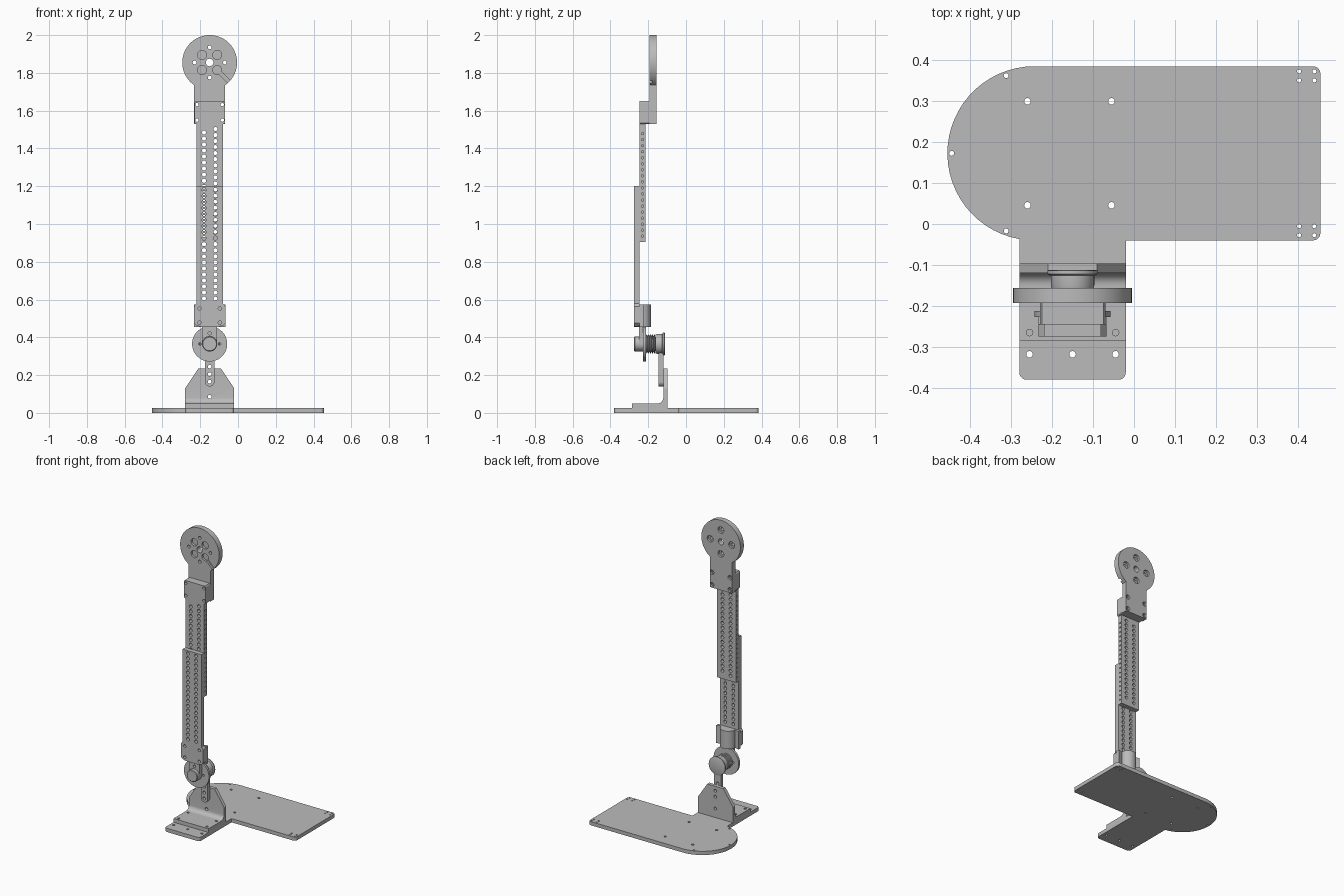
import bpy, bmesh, math
from mathutils import Vector

cube = bpy.data.objects.get("Cube")
if cube:
    bpy.data.objects.remove(cube)

grey = bpy.data.materials.new("machined grey")
grey.use_nodes = True
grey.diffuse_color = (0.5, 0.5, 0.5, 1)
grey.node_tree.nodes["Principled BSDF"].inputs["Base Color"].default_value = (0.5, 0.5, 0.5, 1)

CX = -0.15          # axis of the upright arm
PIVOT_Z = 0.365     # height of the hinge
HEAD_Z = 1.855      # centre of the round head

# Map profile coordinates (u, v) and depth d to space
PLANES = {
    "z": lambda u, v, d: (u, v, d),
    "y": lambda u, v, d: (CX + u, d, v),
    "x": lambda u, v, d: (d, u, v),
}


def finish(name, bm):
    bmesh.ops.recalc_face_normals(bm, faces=bm.faces)
    mesh = bpy.data.meshes.new(name)
    bm.to_mesh(mesh)
    bm.free()
    obj = bpy.data.objects.new(name, mesh)
    bpy.context.collection.objects.link(obj)
    mesh.materials.append(grey)
    return obj


def add_prism(bm, pts, axis, a, b):
    place = PLANES[axis]
    face = bm.faces.new([bm.verts.new(place(u, v, a)) for u, v in pts])
    grown = bmesh.ops.extrude_face_region(bm, geom=[face])["geom"]
    shift = Vector(place(0, 0, b)) - Vector(place(0, 0, a))
    bmesh.ops.translate(bm, vec=shift, verts=[g for g in grown if isinstance(g, bmesh.types.BMVert)])


def prism(name, pts, axis, a, b):
    bm = bmesh.new()
    add_prism(bm, pts, axis, a, b)
    return finish(name, bm)


def arc(u, v, r, start, end, steps=8):
    angles = [math.radians(start + (end - start) * i / steps) for i in range(steps + 1)]
    return [(u + r * math.cos(t), v + r * math.sin(t)) for t in angles]


def circle(u, v, r, sides=16):
    return arc(u, v, r, 0, 360, sides)[:-1]


def mirrored(right):
    """Close a profile from its right half, listed bottom to top."""
    return right + [(-u, v) for u, v in reversed(right)]


def cut(obj, shapes, axis, a, b):
    bm = bmesh.new()
    for pts in shapes:
        add_prism(bm, pts, axis, a, b)
    cutter = finish("cutter", bm)
    cutter.hide_render = True
    mod = obj.modifiers.new("holes", "BOOLEAN")
    mod.operation, mod.solver, mod.object = "DIFFERENCE", "EXACT", cutter
    bpy.context.view_layer.objects.active = obj
    bpy.ops.object.modifier_apply(modifier=mod.name)
    bpy.data.objects.remove(cutter)


def holes(spots, r, sides=16):
    return [circle(u, v, r, sides) for u, v in spots]


def lathe(name, profile):
    """Turn (radius, y) points about the hinge axis."""
    bm = bmesh.new()
    verts = [bm.verts.new((CX + r, y, PIVOT_Z)) for r, y in profile]
    edges = [bm.edges.new(pair) for pair in zip(verts, verts[1:])]
    bmesh.ops.spin(bm, geom=verts + edges, cent=(CX, 0, PIVOT_Z), axis=(0, 1, 0),
                   angle=math.tau, steps=48)
    bmesh.ops.remove_doubles(bm, verts=bm.verts, dist=0.0005)
    return finish(name, bm)


def disc(name, r, a, b):
    return lathe(name, [(0, a), (r, a), (r, b), (0, b)])


# Base plate with a round end and a front foot
outline = (arc(-0.243, 0.1725, 0.2125, 90, 260, 28)
           + [(-0.28, -0.04)]
           + arc(-0.262, -0.362, 0.018, 180, 270, 5)
           + arc(-0.038, -0.362, 0.018, 270, 360, 5)
           + [(-0.02, -0.04)]
           + arc(0.437, -0.022, 0.018, 270, 360, 5)
           + arc(0.437, 0.367, 0.018, 0, 90, 5))
base = prism("base_plate", outline, "z", 0, 0.025)
MID = 0.1725
cut(base, holes([(x, MID + s * 0.127) for x in (-0.26, -0.055) for s in (-1, 1)], 0.008)
    + holes([(x, MID + s * d) for x in (0.403, 0.44) for s in (-1, 1) for d in (0.178, 0.2)], 0.005)
    + holes([(-0.312, 0.362), (-0.445, MID), (-0.312, -0.017)], 0.006)
    + holes([(x, -0.318) for x in (-0.255, CX, -0.045)], 0.008), "z", -0.1, 0.1)

# Angle bracket: filleted foot and tapered upright
foot_side = [(-0.097, 0.025), (-0.285, 0.025), (-0.285, 0.05)] \
    + arc(-0.15, 0.08, 0.03, 270, 360, 8) + [(-0.12, 0.13), (-0.097, 0.13)]
foot = prism("bracket_foot", foot_side, "x", -0.28, -0.02)
cut(foot, holes([(x, y) for x in (-0.255, -0.045) for y in (-0.265, -0.165)], 0.008), "z", 0, 0.1)
cut(foot, holes([(0, 0.085)], 0.01), "y", -0.2, 0)
upright = prism("bracket_upright", mirrored([(0.13, 0.13), (0.06, 0.235)]), "y", -0.12, -0.097)
cut(upright, holes([(0, 0.165), (0, 0.205)], 0.01), "y", -0.2, 0)

# Strap from the bracket to the hinge
strap = prism("hinge_strap", arc(0, 0.165, 0.025, 180, 360, 12) + [(0.025, 0.34), (-0.025, 0.34)],
              "y", -0.145, -0.12)
cut(strap, holes([(0, 0.165), (0, 0.205), (0, 0.245)], 0.01), "y", -0.2, 0)

# Hinge: rear cap, coiled spring, flange and front knob
lathe("hinge_cap", [(0, -0.162), (0.05, -0.162), (0.053, -0.15), (0.053, -0.126),
                    (0.061, -0.122), (0.061, -0.114), (0.056, -0.112), (0, -0.112)])
coils = [(0, -0.212)]
for i in range(5):
    y = -0.212 + i * 0.01
    coils += [(0.042, y), (0.05, y + 0.003), (0.05, y + 0.006), (0.042, y + 0.009)]
lathe("hinge_spring", coils + [(0, -0.161)])
flange = disc("hinge_flange", 0.093, -0.227, -0.212)
cut(flange, holes([(-0.052, PIVOT_Z), (0.052, PIVOT_Z)], 0.007), "y", -0.3, -0.2)
lathe("hinge_knob", [(0, -0.275), (0.036, -0.275), (0.04, -0.271), (0.04, -0.227), (0, -0.227)])
tongue = prism("hinge_tongue", mirrored([(0.04, 0.365), (0.04, 0.47)]), "y", -0.25, -0.227)
cut(tongue, holes([(0, 0.422)], 0.009), "y", -0.3, -0.2)

# Lower slat with its widened clamp end
lower = prism("lower_slat", mirrored([(0.045, 0.455), (0.072, 0.463), (0.083, 0.475),
                                      (0.083, 0.562), (0.07, 0.58), (0.07, 1.2)]),
              "y", -0.275, -0.245)
STEP = 0.032
cut(lower, holes([(s * 0.03, 0.605 + i * STEP) for s in (-1, 1) for i in range(19)], 0.011)
    + holes([(s * 0.054, z) for s in (-1, 1) for z in (0.478, 0.553)], 0.009), "y", -0.3, -0.2)

# Rounded clamp block behind the lower slat
back = [(CX - 0.083, -0.245), (CX + 0.083, -0.245), (CX + 0.083, -0.225)] \
    + arc(CX, -0.235, 0.05, 0, 180, 20) + [(CX - 0.083, -0.225)]
prism("clamp_block", back, "z", 0.455, 0.575)

# Upper slat, drilled through the face and along both edges
upper = prism("upper_slat", mirrored([(0.07, 0.905), (0.07, 1.54)]), "y", -0.245, -0.215)
cut(upper, holes([(-0.03, 1.485 - i * STEP) for i in range(18)]
                 + [(0.03, 1.503 - i * STEP) for i in range(18)], 0.011), "y", -0.3, -0.2)
for side in (-1, 1):
    edge = CX + side * 0.07
    cut(upper, holes([(-0.23, 0.935 + i * STEP) for i in range(18)], 0.006, 10),
        "x", edge - 0.015, edge + 0.015)

# Block joining the upper slat to the head
corners = [(s * 0.067, z) for s in (-1, 1) for z in (1.55, 1.632)]
block = prism("head_block", mirrored([(0.075, 1.53), (0.08, 1.536), (0.08, 1.642), (0.075, 1.65)]),
              "y", -0.245, -0.193)
cut(block, holes(corners, 0.009), "y", -0.3, -0.15)

# Round head on its neck
neck = math.degrees(math.acos(0.082 / 0.145))
head = prism("round_head", [(-0.082, 1.53), (0.082, 1.53)]
             + arc(0, HEAD_Z, 0.145, -neck, 180 + neck, 56), "y", -0.193, -0.156)
cardinal = [(0, HEAD_Z + 0.08), (0, HEAD_Z - 0.08), (0.08, HEAD_Z), (-0.08, HEAD_Z)]
diagonal = [(a * 0.04, HEAD_Z + b * 0.04) for a in (-1, 1) for b in (-1, 1)]
cut(head, holes([(0, HEAD_Z)], 0.02, 24) + holes(cardinal, 0.01), "y", -0.3, 0)
cut(head, holes(corners, 0.009), "y", -0.3, 0)
cut(head, holes(diagonal, 0.024, 24), "y", -0.25, -0.178)
cut(head, holes(cardinal, 0.022, 24) + holes(corners, 0.015), "y", -0.17, -0.1)

# Cable groove running from a pocket to the rim
d, w = Vector((1, -1)).normalized(), Vector((1, 1)).normalized() * 0.009
start, end = Vector((0.042, HEAD_Z - 0.042)), Vector((0.042, HEAD_Z - 0.042)) + d * 0.12
cut(head, [[tuple(start + w), tuple(end + w), tuple(end - w), tuple(start - w)]], "y", -0.25, -0.18)

# Smooth the round surfaces and keep the edges crisp
bpy.ops.object.select_all(action="DESELECT")
for obj in bpy.context.collection.objects:
    if obj.type == "MESH" and grey.name in obj.data.materials:
        obj.select_set(True)
        bpy.context.view_layer.objects.active = obj
bpy.ops.object.shade_smooth_by_angle(angle=math.radians(30))
